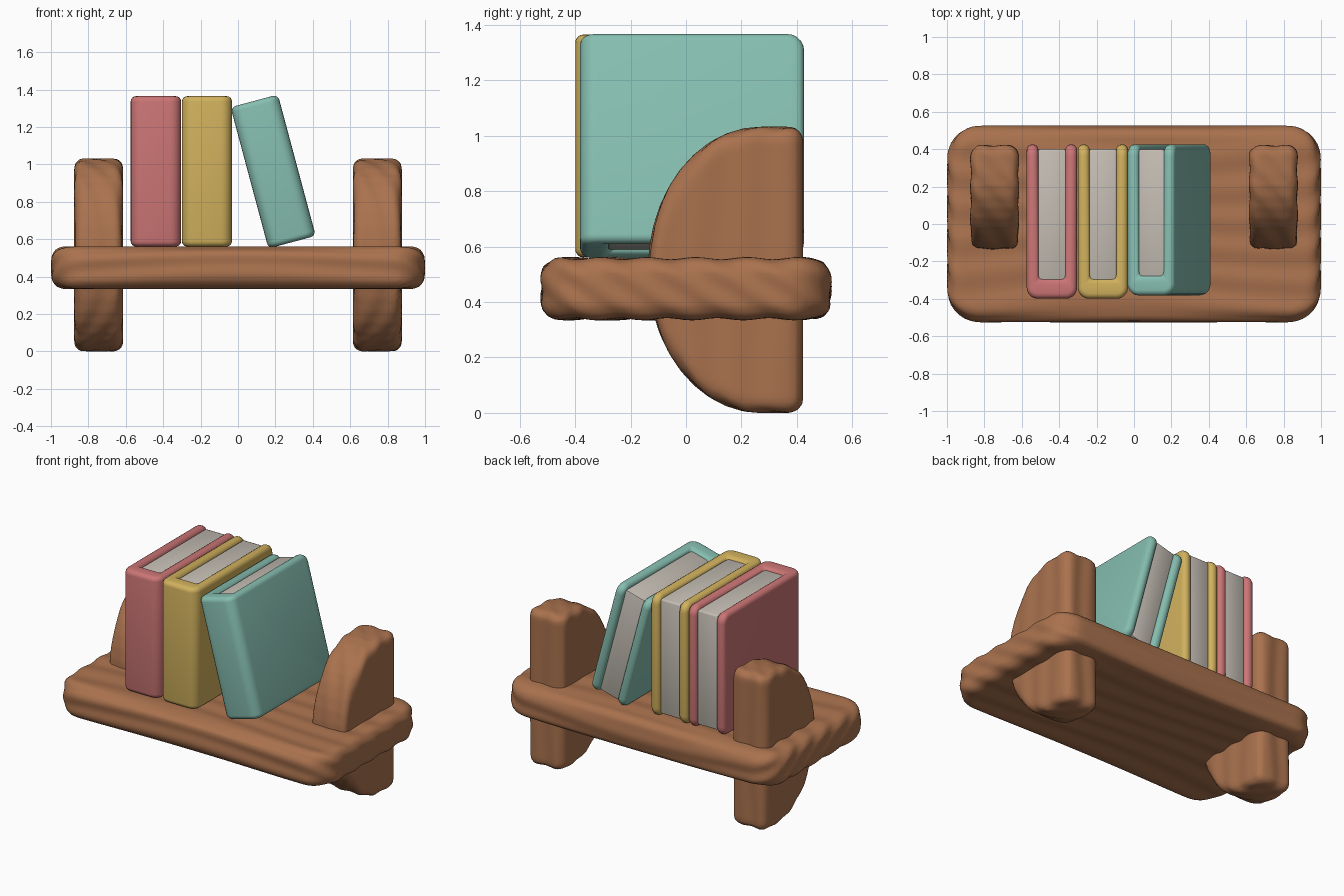
import bpy, bmesh, math
from mathutils import Vector

if "Cube" in bpy.data.objects:
    bpy.data.objects.remove(bpy.data.objects["Cube"])


def material(name, rgb):
    m = bpy.data.materials.new(name)
    lin = [((c / 255 + 0.055) / 1.055) ** 2.4 for c in rgb]
    m.diffuse_color = (*lin, 1)
    m.use_nodes = True
    m.node_tree.nodes["Principled BSDF"].inputs["Base Color"].default_value = m.diffuse_color
    return m


WOOD = material("brown wood", (170, 114, 78))
RED = material("red cover", (204, 117, 117))
YELLOW = material("yellow cover", (209, 177, 93))
TEAL = material("teal cover", (134, 190, 176))
PAPER = material("paper", (196, 189, 179))


def sharp_edges(bm, limit=30):
    bm.normal_update()
    return [e for e in bm.edges if e.calc_face_angle(0) > math.radians(limit)]


def bevel(bm, edges, width, segments):
    bmesh.ops.bevel(bm, geom=edges, offset=width, segments=segments, profile=0.5,
                    affect='EDGES', clamp_overlap=True)


def prism(points, direction):
    """Closed outline extruded along a direction."""
    bm = bmesh.new()
    face = bm.faces.new([bm.verts.new(p) for p in points])
    ext = bmesh.ops.extrude_face_region(bm, geom=[face], use_keep_orig=True)
    bmesh.ops.translate(bm, vec=direction,
                        verts=[g for g in ext["geom"] if isinstance(g, bmesh.types.BMVert)])
    bmesh.ops.recalc_face_normals(bm, faces=bm.faces)
    return bm


def finish(bm, name, mat):
    mesh = bpy.data.meshes.new(name)
    bm.to_mesh(mesh)
    bm.free()
    mesh.materials.append(mat)
    ob = bpy.data.objects.new(name, mesh)
    bpy.context.collection.objects.link(ob)
    bpy.ops.object.select_all(action='DESELECT')
    bpy.context.view_layer.objects.active = ob
    ob.select_set(True)
    bpy.ops.object.shade_smooth_by_angle(angle=math.radians(45))
    return ob


def carve_grain(ob, grain, voxel=0.016):
    """Even remesh, then shallow waves that run along the wood."""
    mod = ob.modifiers.new("remesh", 'REMESH')
    mod.mode = 'VOXEL'
    mod.voxel_size = voxel
    mod.use_smooth_shade = True
    bpy.ops.object.modifier_apply(modifier=mod.name)
    moves = [v.normal * grain(*v.co) for v in ob.data.vertices]
    for v, m in zip(ob.data.vertices, moves):
        v.co += m
    ob.data.shade_smooth()


# shelf board: rounded rectangle with soft rim
R, HX, HY = 0.17, 0.995, 0.522
outline = []
for k, (sx, sy) in enumerate([(1, 1), (-1, 1), (-1, -1), (1, -1)]):
    for i in range(8):
        a = math.radians(90 * k + 90 * i / 7)
        outline.append((sx * (HX - R) + R * math.cos(a),
                        sy * (HY - R) + R * math.sin(a), 0.338))
bm = prism(outline, (0, 0, 0.22))
bevel(bm, sharp_edges(bm), 0.065, 4)
board = finish(bm, "shelf_board", WOOD)
carve_grain(board, lambda x, y, z:
            0.004 * math.sin(38 * y + 55 * z + 1.5 * math.sin(2.6 * x + 3 * y)))

# D-shaped brackets, left and right
for side, label in ((-1, "left"), (1, "right")):
    pts = [(0, 0.42, 0.003), (0, 0.42, 1.03)]
    for i in range(21):
        a = math.radians(90 - 9 * i)
        pts.append((0, 0.27 - 0.405 * math.cos(a), 0.516 + 0.514 * math.sin(a)))
    bm = prism([(side * 0.745 - 0.128, y, z) for _, y, z in pts], (0.256, 0, 0))
    bevel(bm, sharp_edges(bm), 0.048, 4)
    bracket = finish(bm, label + "_bracket", WOOD)
    carve_grain(bracket, lambda x, y, z:
                0.003 * math.sin(50 * x + 42 * y + math.sin(4 * z + 5 * y)))


# books: U-shaped cover around a page block
def book(label, mat, center, width, depth, height, tilt=0):
    w, d, h, t, s = width / 2, depth / 2, height / 2, 0.063, 0.105
    bm = prism([(-w, d, -h), (-w, -d, -h), (w, -d, -h), (w, d, -h), (w - t, d, -h),
                (w - t, s - d, -h), (t - w, s - d, -h), (t - w, d, -h)], (0, 0, 2 * h))
    # round the cover corners at the back and the spine's upright edges
    soft = []
    for e in bm.edges:
        a, b = (v.co for v in e.verts)
        back = a.y > d - 0.001 and b.y > d - 0.001 and abs(a.z - b.z) < 0.001
        spine = a.y < 0.001 - d and b.y < 0.001 - d and abs(a.x - b.x) < 0.001
        if back or spine:
            soft.append(e)
    bevel(bm, soft, 0.06, 5)
    bevel(bm, sharp_edges(bm), 0.029, 4)
    cover = finish(bm, label + "_book_cover", mat)

    px, y0, y1, pz = w - t + 0.004, s - d - 0.015, d - 0.025, h - 0.022
    bm = prism([(-px, y0, -pz), (px, y0, -pz), (px, y1, -pz), (-px, y1, -pz)],
               (0, 0, 2 * pz))
    bevel(bm, sharp_edges(bm), 0.012, 2)
    pages = finish(bm, label + "_book_pages", PAPER)
    for ob in (cover, pages):
        ob.location = Vector(center)
        ob.rotation_euler = (0, math.radians(tilt), 0)


book("red", RED, (-0.439, 0.013, 0.963), 0.27, 0.825, 0.804)
book("yellow", YELLOW, (-0.166, 0.013, 0.963), 0.268, 0.825, 0.804)
book("teal", TEAL, (0.188, 0.022, 0.962), 0.262, 0.808, 0.782, tilt=-15)
